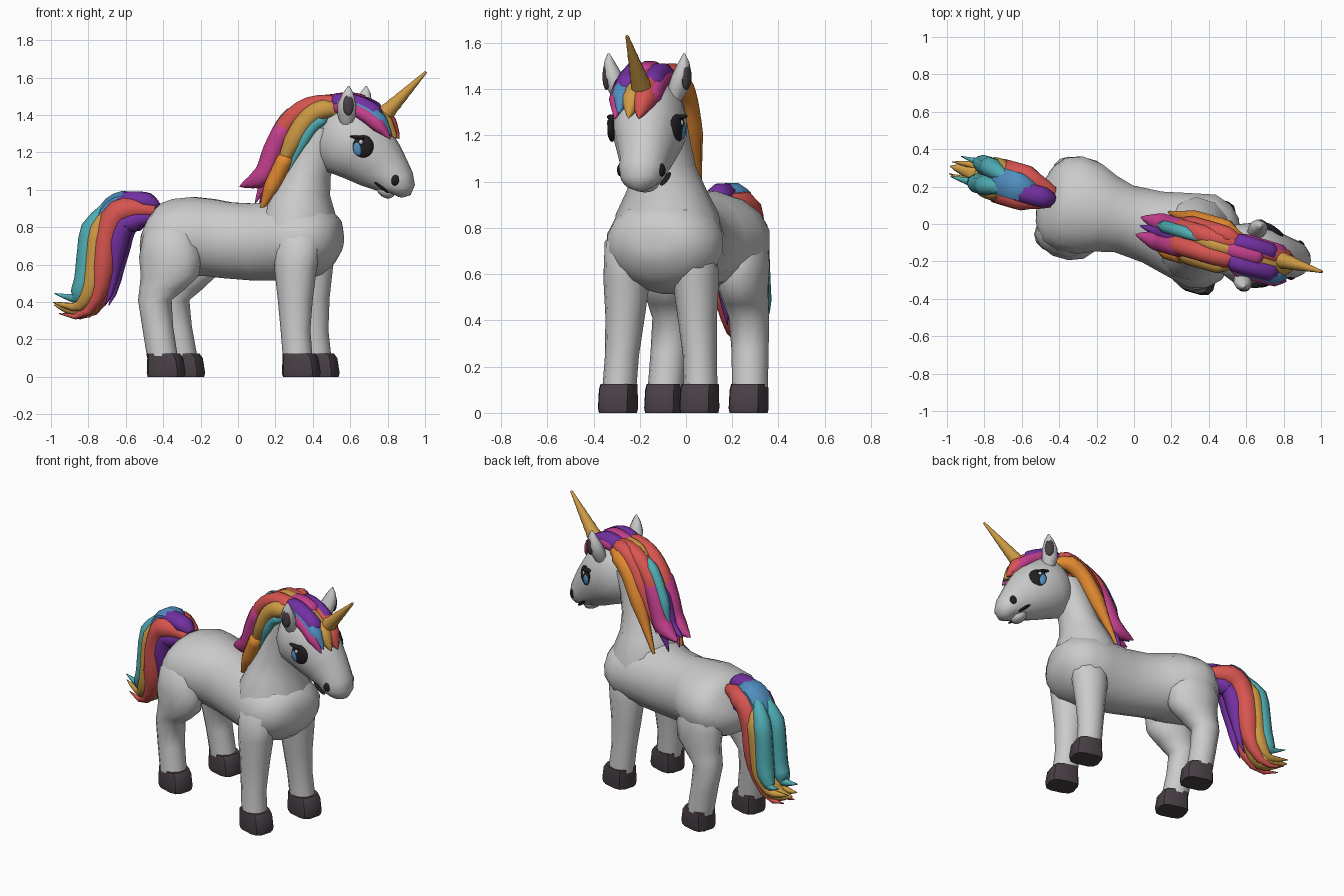
import bpy, bmesh
from math import sin, cos, pi, radians
from mathutils import Matrix, Vector

if "Cube" in bpy.data.objects:
    bpy.data.objects.remove(bpy.data.objects["Cube"])

# The animal is designed along +x, then turned a little to its right
TURN = Matrix.Translation((0, .012, 0)) @ Matrix.Rotation(radians(-16), 4, 'Z')
SIDES = {"left": 1, "right": -1}
FORWARD = Vector((1, 0, 0))


def paint(name, r, g, b):
    m = bpy.data.materials.new(name)
    m.use_nodes = True
    m.diffuse_color = (r, g, b, 1)
    m.node_tree.nodes["Principled BSDF"].inputs["Base Color"].default_value = (r, g, b, 1)
    return m


white = paint("white coat", .6, .6, .6)
dark = paint("dark hoof", .065, .05, .06)
black = paint("black", .015, .013, .016)
gold = paint("gold", .62, .33, .06)
orange = paint("orange", .75, .25, .03)
red = paint("red", .68, .09, .08)
magenta = paint("magenta", .55, .05, .27)
purple = paint("purple", .17, .03, .36)
teal = paint("teal", .08, .42, .46)
blue = paint("blue", .08, .27, .52)


def finish(bm, name, mat, angle=35):
    bmesh.ops.recalc_face_normals(bm, faces=bm.faces)
    bm.transform(TURN)
    me = bpy.data.meshes.new(name)
    bm.to_mesh(me)
    bm.free()
    me.materials.append(mat)
    me.polygons.foreach_set("use_smooth", [True] * len(me.polygons))
    me.set_sharp_from_angle(angle=radians(angle))
    ob = bpy.data.objects.new(name, me)
    bpy.context.collection.objects.link(ob)


def outward(pts, i):
    """Normal of the path in the side plane."""
    a, b = pts[max(i - 1, 0)], pts[min(i + 1, len(pts) - 1)]
    t = Vector((b[0] - a[0], 0, b[2] - a[2])).normalized()
    return Vector((t.z, 0, -t.x))


def loft(name, mat, rings, n=12, power=1.0, flat=None, angle=55):
    """Rings are (x, y, z, radius in side plane, radius across)."""
    bm = bmesh.new()
    loops = []
    for i, (x, y, z, ra, rb) in enumerate(rings):
        nor = flat or outward(rings, i)
        loop = []
        for k in range(n):
            a = 2 * pi * (k + .5) / n
            c, s = (abs(q) ** power * (1 if q > 0 else -1) for q in (cos(a), sin(a)))
            loop.append(bm.verts.new(Vector((x, y, z)) + nor * ra * c + Vector((0, rb * s, 0))))
        loops.append(loop)
    for p, q in zip(loops, loops[1:]):
        for k in range(n):
            bm.faces.new((p[k], p[k - 1], q[k - 1], q[k]))
    bm.faces.new(loops[0])
    bm.faces.new(loops[-1])
    finish(bm, name, mat, angle)


def spline(pts, t):
    """Point on a Catmull-Rom curve, t from 0 to 1."""
    f = t * (len(pts) - 1)
    i = min(int(f), len(pts) - 2)
    f -= i
    p = [Vector(pts[min(max(i + k, 0), len(pts) - 1)]) for k in (-1, 0, 1, 2)]
    return .5 * (2 * p[1] + (p[2] - p[0]) * f + (2 * p[0] - 5 * p[1] + 4 * p[2] - p[3]) * f * f
                 + (3 * p[1] - p[0] - 3 * p[2] + p[3]) * f ** 3)


def lock(name, mat, path, lift, side, size, start=0, end=1, wide=1.0, gather=0, blunt=2.6):
    """Tapered lock of hair beside a guide path."""
    steps = 14
    base = []
    for i in range(steps + 1):
        p = spline(path, start + (end - start) * i / steps)
        base.append((p[0], 0, p[1]))
    rings = []
    for i, p in enumerate(base):
        t = i / steps
        grow = min(1, .45 + t * 2.5)
        q = Vector(p) + outward(base, i) * lift * grow
        r = size * grow * min(1, (1 - t) * blunt + .04)
        rings.append((q.x, side * grow * (1 - gather * t ** 3), q.z, r, r * wide))
    loft(name, mat, rings, n=8)


def oval(name, mat, at, size, yaw=0, tilt=0):
    bm = bmesh.new()
    bmesh.ops.create_uvsphere(bm, u_segments=16, v_segments=10, radius=1)
    bm.transform(Matrix.Translation(at) @ Matrix.Rotation(yaw, 4, 'Z')
                 @ Matrix.Rotation(tilt, 4, 'Y') @ Matrix.Diagonal((*size, 1)))
    finish(bm, name, mat)


# Torso, neck and head
loft("torso", white, [(x, 0, z, h, w) for x, z, h, w in (
    (-.505, .78, .06, .09), (-.485, .77, .13, .17), (-.44, .76, .175, .235), (-.36, .75, .205, .265),
    (-.25, .75, .215, .255), (-.16, .745, .21, .215), (-.06, .73, .207, .188), (.1, .72, .21, .2),
    (.25, .73, .22, .235), (.38, .73, .21, .265), (.47, .73, .185, .235), (.53, .72, .135, .175),
    (.56, .715, .07, .1), (.567, .715, .02, .03))], n=16)
loft("neck", white, [(x, 0, z, d, w) for x, z, d, w in (
    (.34, .72, .215, .24), (.335, .86, .2, .225), (.345, .97, .16, .17), (.38, 1.07, .13, .135),
    (.42, 1.19, .12, .12), (.48, 1.33, .12, .11))], flat=FORWARD)
loft("head", white, [(x, y, z, h, w) for x, y, z, h, w in (
    (.48, 0, 1.33, .1, .08), (.53, 0, 1.31, .17, .135), (.61, 0, 1.268, .205, .168),
    (.705, .015, 1.205, .185, .157), (.785, .03, 1.13, .15, .128), (.845, .04, 1.075, .115, .107),
    (.875, .04, 1.04, .097, .102), (.892, .04, 1.005, .08, .088), (.892, .04, .978, .055, .06),
    (.887, .04, .962, .015, .02))], n=14)
oval("chin", white, (.81, .04, 1.0), (.055, .062, .04), tilt=.7)

# Legs and hooves
FRONT = ((.38, .12, .82, .07, .05), (.38, .145, .74, .13, .1), (.37, .155, .58, .115, .1),
         (.37, .162, .42, .095, .085), (.375, .175, .25, .08, .073), (.39, .183, .1, .08, .073))
REAR = ((-.34, .12, .86, .07, .05), (-.33, .15, .76, .145, .115), (-.325, .165, .64, .17, .115),
        (-.325, .168, .54, .16, .105), (-.367, .17, .47, .125, .095), (-.408, .172, .41, .09, .087),
        (-.39, .182, .27, .083, .08), (-.36, .19, .1, .083, .077))
for label, s in SIDES.items():
    for part, rings in (("front", FRONT), ("rear", REAR)):
        rings = [(x, y * s - .018, z, a, b) for x, y, z, a, b in rings]
        loft(f"{part}_{label}_leg", white, rings, flat=FORWARD)
        x, y = rings[-1][0] + .015, rings[-1][1]
        loft(f"{part}_{label}_hoof", dark, [(x - .01, y, .125, .083, .074), (x, y, .1, .092, .077),
             (x + .005, y, .02, .1, .079), (x + .005, y, 0, .095, .075)],
             n=12, power=.6, flat=FORWARD, angle=35)

# Ears, eyes, nostrils and mouth
for label, s in SIDES.items():
    loft(f"{label}_ear", white, [(x, s * y, z, a, b) for x, y, z, a, b in (
        (.64, .115, 1.35, .035, .035), (.643, .135, 1.4, .05, .045), (.65, .155, 1.46, .05, .042),
        (.66, .167, 1.515, .03, .024), (.665, .17, 1.555, .004, .004))], n=8, flat=FORWARD)
    oval(f"{label}_ear_inner", dark, (.665, s * .18, 1.455), (.03, .017, .058), yaw=-s * .35)
    yaw, mid = -s * .28, .012
    oval(f"{label}_eye", black, (.735, s * .147 + mid, 1.232), (.056, .02, .06), yaw)
    oval(f"{label}_iris", blue, (.712, s * .16 + mid, 1.222), (.028, .014, .04), yaw)
    oval(f"{label}_eye_shine", white, (.728, s * .166 + mid, 1.255), (.011, .006, .012), yaw)
    oval(f"{label}_eyelash", black, (.71, s * .158 + mid, 1.28), (.045, .018, .01), yaw, tilt=.12)
    oval(f"{label}_nostril", black, (.89, s * .09 + .04, 1.052), (.023, .017, .03), -s * .5, .3)
    oval(f"{label}_mouth", black, (.812, s * .088 + .04, 1.012), (.048, .016, .008), -s * .25, .65)

# Ridged horn
horn = []
for i in range(15):
    t = i / 14
    r = .044 * (1 - t) * (1.05 if i % 2 else .97) + .007
    horn.append((.775 + .265 * t, .02, 1.37 + .26 * t, r, r))
loft("horn", gold, horn, n=10)

# Tail
TAIL = ((-.45, .895), (-.56, .915), (-.67, .89), (-.735, .77), (-.755, .62), (-.78, .46),
        (-.87, .345), (-1.03, .37))
for label, s in SIDES.items():
    lock(f"tail_red_{label}", red, TAIL, -.02, s * .058 + .012, .07, end=.95, gather=.3)
    lock(f"tail_purple_{label}", purple, TAIL, -.08, s * .035, .062, end=.76)
    lock(f"tail_gold_{label}", gold, TAIL, .03, s * .065 + .015, .055, start=.26, gather=.5)
    lock(f"tail_teal_{label}", teal, TAIL, .078, s * .05 + .018, .056, start=.27,
         end=1 if s < 0 else .97, gather=-.2)
lock("tail_blue_top", blue, TAIL, .04, .01, .05, start=.12, end=.6, wide=1.6)
lock("tail_purple_top", purple, TAIL, .03, -.01, .05, end=.38, wide=1.2)
lock("tail_gold_tip", gold, TAIL, .015, .015, .062, start=.55, wide=1.2)

# Mane along the crest and down both sides of the neck
CREST = ((.66, 1.43), (.54, 1.445), (.41, 1.43), (.3, 1.345), (.225, 1.21), (.165, 1.07), (.03, 1.01))
NECKLINE = ((.62, 1.42), (.5, 1.43), (.4, 1.36), (.32, 1.23), (.24, 1.07), (.15, .885))
for label, s in SIDES.items():
    lock(f"mane_red_{label}", red, CREST, .012, s * .045 - .01, .055, end=.88)
    lock(f"mane_magenta_{label}", magenta, CREST, .008, s * .048 - .015, .058, start=.42, blunt=4)
lock("mane_lower_magenta", magenta, NECKLINE, .055, -.05, .05, start=.45, end=.97)
lock("mane_lower_purple", purple, NECKLINE, .055, .035, .05, start=.45, end=.97)
lock("mane_red_inner", red, NECKLINE, .035, .07, .05, end=.86)
lock("mane_gold_right", gold, NECKLINE, .0, -.092, .055, end=.88)
lock("mane_orange_right", orange, NECKLINE, -.005, -.105, .045, start=.6)
lock("mane_teal_right", teal, NECKLINE, -.05, -.098, .034, start=.12, end=.75)
lock("mane_orange_left", orange, NECKLINE, -.005, .1, .053)
lock("mane_purple", purple, CREST, .015, -.012, .05, start=.55, end=.98)
lock("mane_teal_back", teal, CREST, .052, .02, .035, start=.35, end=.88)
lock("mane_gold_crest", gold, CREST, .022, 0, .045, end=.48)

# Forelock around the horn
FORELOCK = ((.5, 1.435), (.62, 1.45), (.72, 1.42), (.81, 1.355), (.885, 1.27))
for name, mat, lift, side, size, end in (
        ("purple_right", purple, -.015, -.06, .055, .78), ("purple_left", purple, -.015, .05, .05, .7),
        ("magenta_top", magenta, -.025, 0, .05, .5), ("blue", blue, -.005, -.075, .046, .93),
        ("magenta_right", magenta, .01, -.095, .04, .97), ("gold", gold, -.005, -.02, .05, .99),
        ("red", red, -.005, .035, .054, 1), ("magenta_left", magenta, 0, .065, .042, .9)):
    lock("forelock_" + name, mat, FORELOCK, lift, side, size, end=end, blunt=4.5, gather=.15)
